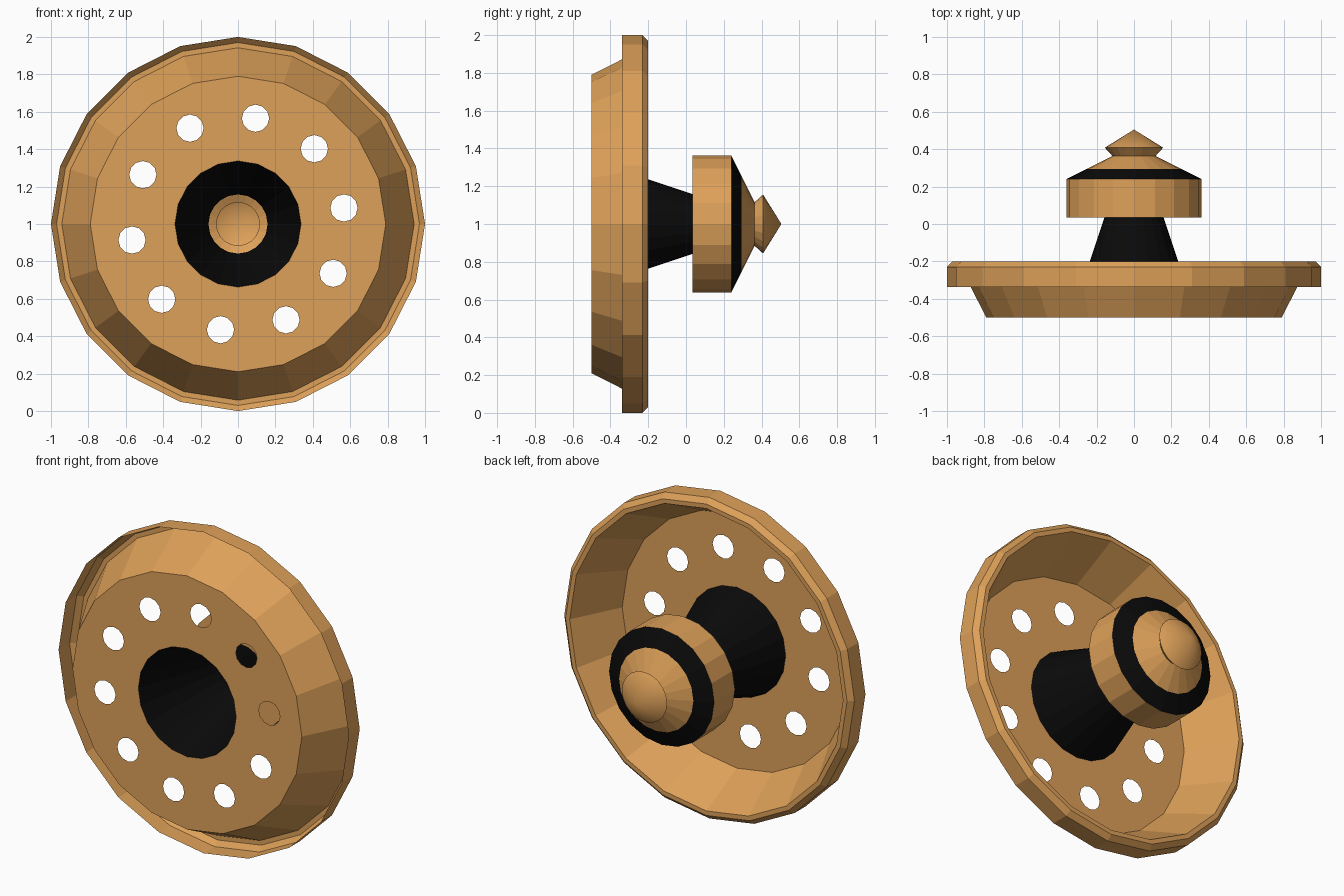
import bpy, bmesh
from math import sin, cos, tau, radians
from mathutils import Vector

if "Cube" in bpy.data.objects:
    bpy.data.objects.remove(bpy.data.objects["Cube"], do_unlink=True)

SIDES = 20
CENTRE = Vector((0, 0, 1))


def material(name, rgb):
    m = bpy.data.materials.new(name)
    m.use_nodes = True
    m.diffuse_color = (*rgb, 1)
    m.node_tree.nodes["Principled BSDF"].inputs["Base Color"].default_value = (*rgb, 1)
    return m


TAN = material("warm tan", (0.73, 0.356, 0.10))
BLACK = material("black", (0.003, 0.003, 0.003))


def finish(bm, name, mat):
    mesh = bpy.data.meshes.new(name)
    bm.to_mesh(mesh)
    bm.free()
    mesh.materials.append(mat)
    obj = bpy.data.objects.new(name, mesh)
    bpy.context.collection.objects.link(obj)
    return obj


def ring(bm, radius, y, centre=CENTRE, sides=SIDES):
    """Circle of vertices around the y axis; a zero radius gives a single tip."""
    if radius == 0:
        return [bm.verts.new(centre + Vector((0, y, 0)))] * sides
    angles = [tau * i / sides for i in range(sides)]
    return [bm.verts.new(centre + Vector((radius * sin(a), y, radius * cos(a)))) for a in angles]


def lathe(name, profile, mat, smooth=False):
    """Spin a (radius, y) profile into an open shell around the y axis."""
    bm = bmesh.new()
    rings = [ring(bm, r, y) for r, y in profile]
    for a, b in zip(rings, rings[1:]):
        for i in range(SIDES):
            j = (i + 1) % SIDES
            corners = dict.fromkeys((a[i], a[j], b[j], b[i]))
            f = bm.faces.new(list(corners))
            f.smooth = smooth
    return finish(bm, name, mat)


# Front plate: flat sheet with a hub opening and ten round holes
bm = bmesh.new()
loops = [ring(bm, 0.79, -0.5), ring(bm, 0.337, -0.5)]
for k in range(10):
    a = radians(8.6 + 36 * k)
    spot = CENTRE + 0.573 * Vector((cos(a), 0, sin(a)))
    loops.append(ring(bm, 0.073, -0.5, spot, 12))
edges = [bm.edges.new((l[i - 1], l[i])) for l in loops for i in range(len(l))]
bmesh.ops.triangle_fill(bm, edges=edges, use_beauty=True, normal=(0, -1, 0))
finish(bm, "front_plate", TAN)

# Sloping wall and the turned-over rim, open towards the front
lathe("dish_wall", [(0.79, -0.5), (0.942, -0.2)], TAN)
lathe("rim", [(0.942, -0.2), (0.97, -0.2), (1.0, -0.23), (1.0, -0.338)], TAN)

# Hollow hub funnel
lathe("hub_funnel", [(0.337, -0.5), (0.158, 0.035)], BLACK)

# Knob behind the hub: drum, black band, shoulder and pointed cap
lathe("knob_drum", [(0.158, 0.035), (0.362, 0.035), (0.362, 0.24)], TAN)
lathe("knob_band", [(0.362, 0.24), (0.256, 0.293)], BLACK)
lathe("knob_shoulder", [(0.256, 0.293), (0.115, 0.363)], TAN)
lathe("cap_neck", [(0.115, 0.363), (0.156, 0.408)], TAN)
lathe("cap_tip", [(0.156, 0.408), (0, 0.505)], TAN, smooth=True)
